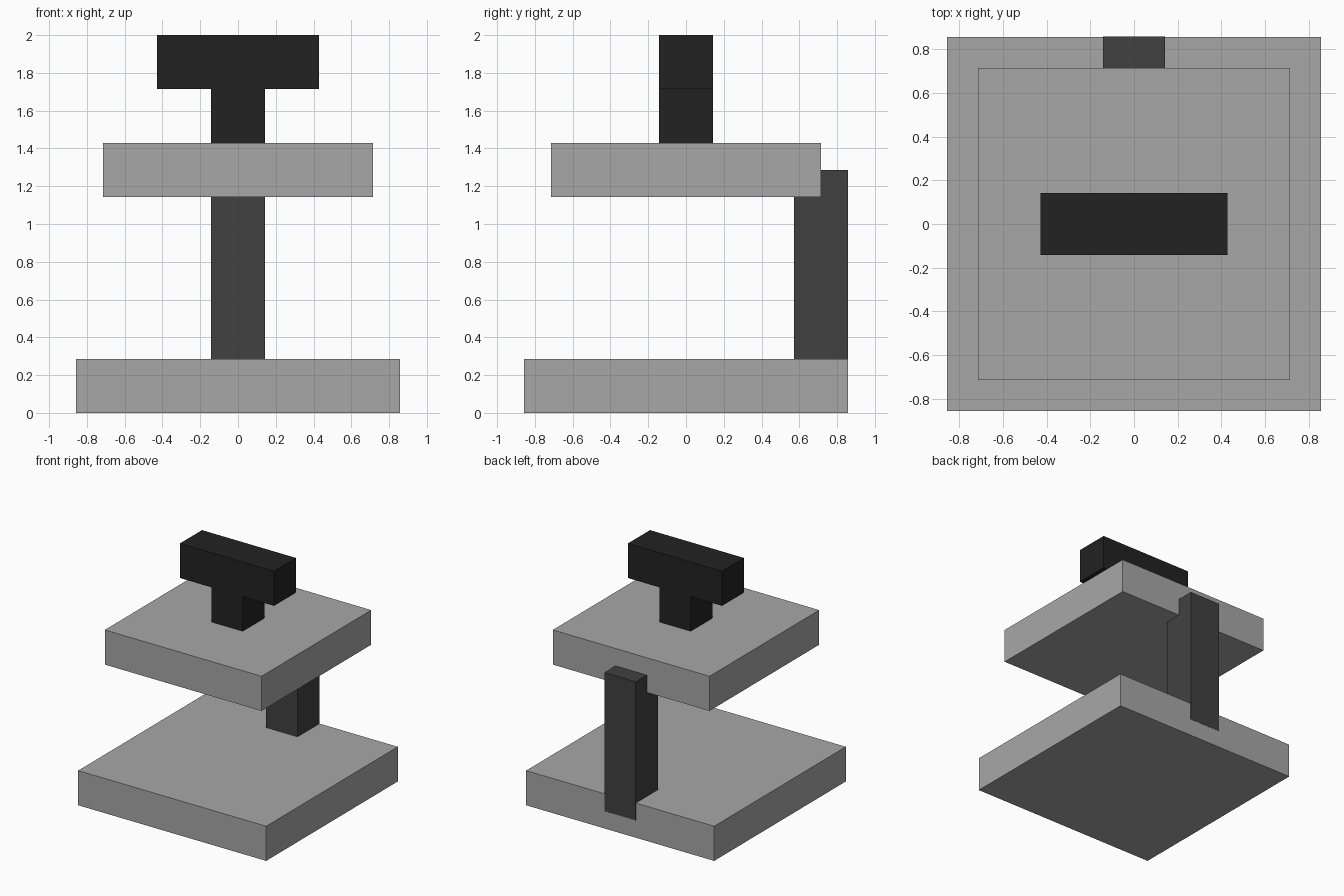
import bpy
import bmesh
from mathutils import Vector

cube = bpy.data.objects.get("Cube")
if cube:
    bpy.data.objects.remove(cube, do_unlink=True)

U = 1 / 7  # modelling unit; every part sits on this grid


def material(name, value):
    mat = bpy.data.materials.new(name)
    mat.use_nodes = True
    color = (value, value, value, 1)
    mat.diffuse_color = color
    mat.node_tree.nodes["Principled BSDF"].inputs["Base Color"].default_value = color
    return mat


def box(name, mat, low, high):
    """Flat-faced box between two corners given in grid units."""
    low, high = Vector(low) * U, Vector(high) * U
    bm = bmesh.new()
    bmesh.ops.create_cube(bm, size=1)
    bmesh.ops.scale(bm, vec=high - low, verts=bm.verts)
    mesh = bpy.data.meshes.new(name)
    bm.to_mesh(mesh)
    bm.free()
    mesh.materials.append(mat)
    obj = bpy.data.objects.new(name, mesh)
    obj.location = (low + high) / 2
    bpy.context.collection.objects.link(obj)


grey = material("light grey", 0.386)
charcoal = material("charcoal", 0.053)
black = material("black", 0.016)

# Two square slabs
box("base_slab", grey, (-6, -6, 0), (6, 6, 2))
box("upper_slab", grey, (-5, -5, 8), (5, 5, 10))

# Rear post, let into both slabs and a hair proud of the base's back face
box("rear_post", charcoal, (-1, 4, 1), (1, 6.01, 9))

# T-shaped handle
box("handle_stem", black, (-1, -1, 10), (1, 1, 12))
box("handle_bar", black, (-3, -1, 12), (3, 1, 14))
